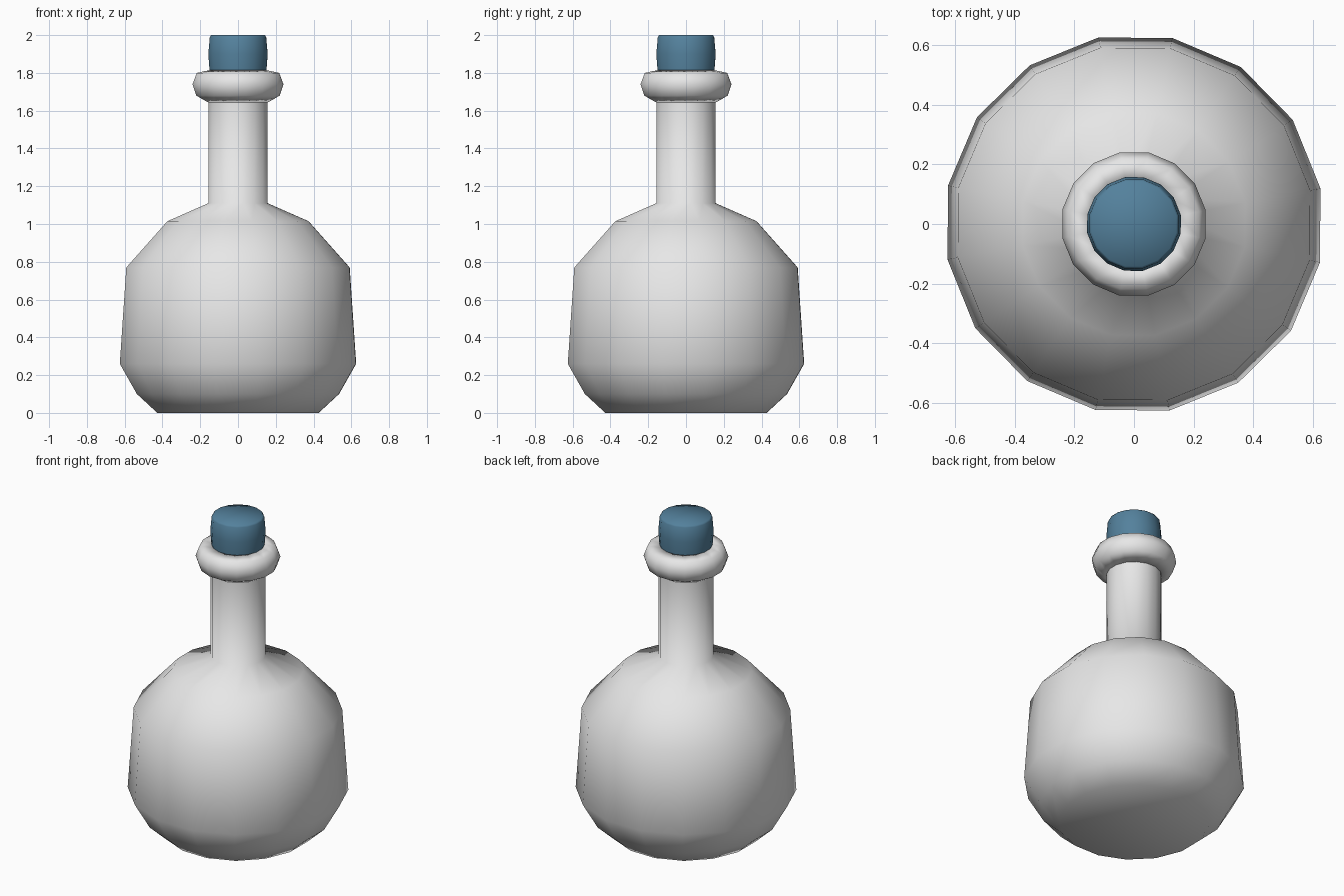
import bpy, bmesh, math

if "Cube" in bpy.data.objects:
    bpy.data.objects.remove(bpy.data.objects["Cube"])

SIDES = 16
TURN = math.radians(10.8)


def material(name, rgb):
    m = bpy.data.materials.new(name)
    m.diffuse_color = (*rgb, 1)
    m.use_nodes = True
    m.node_tree.nodes["Principled BSDF"].inputs["Base Color"].default_value = m.diffuse_color
    return m


def lathe(name, profile, mat, loop=False):
    """Revolve (radius, z) points; r = 0 makes a pole, loop makes a ring."""
    bm = bmesh.new()
    rings = []
    for r, z in profile:
        if r == 0:
            rings.append([bm.verts.new((0, 0, z))] * SIDES)
        else:
            angles = [TURN + 2 * math.pi * i / SIDES for i in range(SIDES)]
            rings.append([bm.verts.new((r * math.cos(a), r * math.sin(a), z))
                          for a in angles])
    pairs = list(zip(rings, rings[1:]))
    if loop:
        pairs.append((rings[-1], rings[0]))
    for low, high in pairs:
        for i in range(SIDES):
            j = (i + 1) % SIDES
            corners = list(dict.fromkeys((low[i], low[j], high[j], high[i])))
            bm.faces.new(corners).smooth = True
    bmesh.ops.recalc_face_normals(bm, faces=bm.faces)
    mesh = bpy.data.meshes.new(name)
    bm.to_mesh(mesh)
    bm.free()
    mesh.materials.append(mat)
    ob = bpy.data.objects.new(name, mesh)
    bpy.context.collection.objects.link(ob)
    return ob


glass = material("pale_glass", (0.8, 0.8, 0.8))
blue = material("slate_blue", (0.088, 0.22, 0.335))

# Round belly, sloping shoulder and straight neck
lathe("bottle", [(0, 0), (0.435, 0), (0.545, 0.1), (0.637, 0.26),
                 (0.602, 0.77), (0.38, 1.015), (0.16, 1.11),
                 (0.16, 1.645), (0.15, 1.75)], glass)

# Rounded lip around the neck
lathe("lip", [(0.155, 1.64), (0.225, 1.68), (0.245, 1.74),
              (0.222, 1.8), (0.15, 1.815)], glass, loop=True)

# Stopper plugged in the mouth
lathe("stopper", [(0, 1.77), (0.15, 1.77), (0.154, 1.82), (0.16, 1.9),
                  (0.152, 1.99), (0.145, 2.0), (0, 2.0)], blue)
